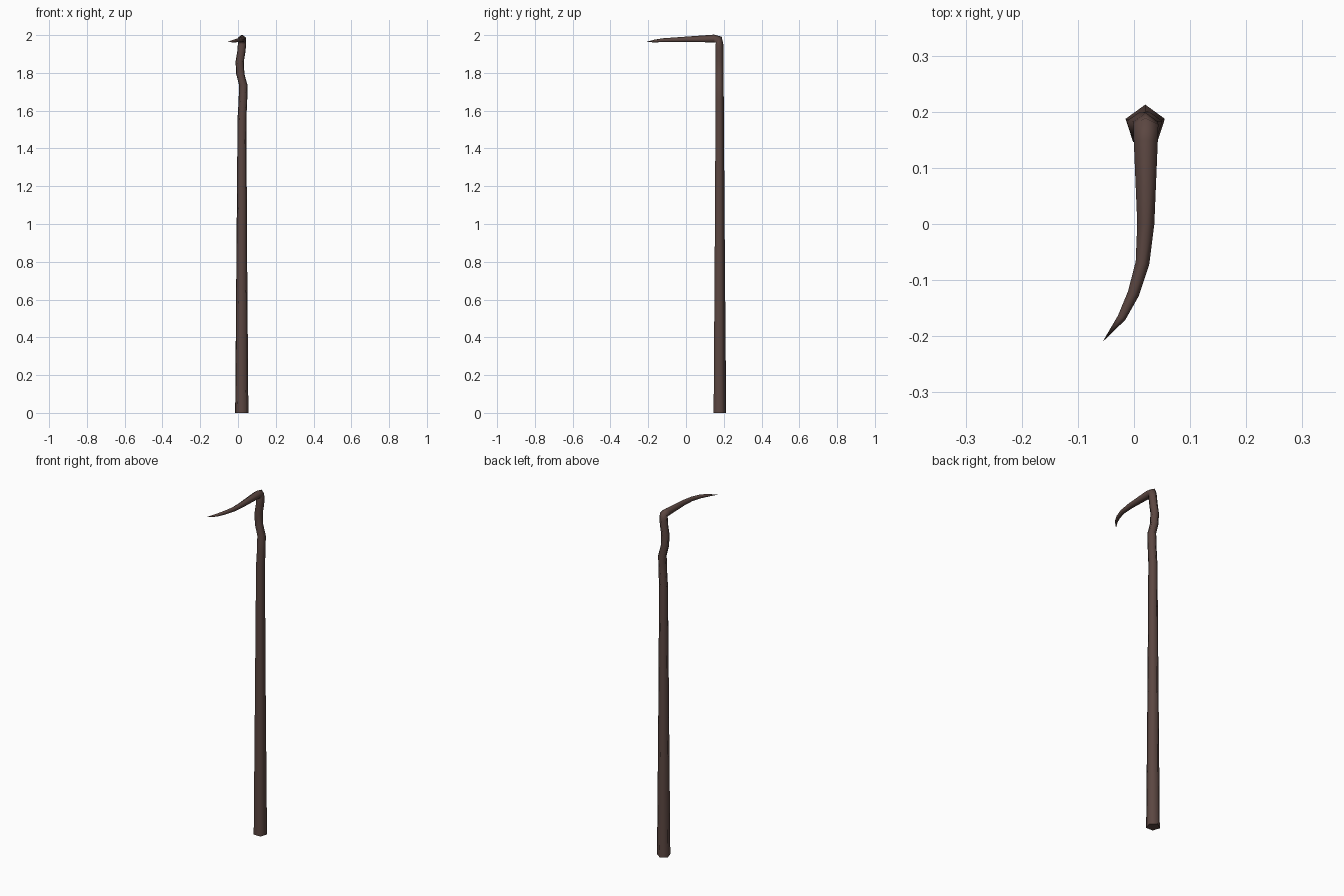
import bpy, bmesh
from math import sin, cos, radians, pi
from mathutils import Vector, Matrix

if "Cube" in bpy.data.objects:
    bpy.data.objects.remove(bpy.data.objects["Cube"])

# Path of the staff: x, y, z, radius, pitch (0 = up, 90 = forward), yaw of hook
rings = [
    (0.020, 0.176, 0.000, 0.0368, 0, 0),
    (0.020, 0.176, 0.800, 0.0300, 0, 0),
    (0.021, 0.176, 1.560, 0.0245, 0, 0),
    (0.026, 0.176, 1.650, 0.0240, 0, 0),
    (0.028, 0.176, 1.735, 0.0235, 0, 0),
    (0.012, 0.176, 1.795, 0.0230, 0, 0),
    (0.009, 0.176, 1.860, 0.0230, 0, 0),
    (0.018, 0.176, 1.915, 0.0230, 0, 0),
    (0.021, 0.175, 1.950, 0.0230, 0, 0),
    (0.021, 0.172, 1.975, 0.0235, 45, 0),
    (0.021, 0.148, 1.980, 0.0225, 88, 0),
    (0.021, 0.000, 1.976, 0.0160, 88, 2),
    (0.015, -0.070, 1.974, 0.0130, 88, 14),
    (-0.001, -0.124, 1.972, 0.0110, 88, 22),
    (-0.022, -0.167, 1.968, 0.0080, 88, 30),
]
SIDES = 5

bm = bmesh.new()
loops = []
for x, y, z, r, pitch, yaw in rings:
    p = radians(pitch)
    turn = Matrix.Rotation(-radians(yaw), 3, 'Z')
    apex = turn @ Vector((0, cos(p), sin(p)))
    side = turn @ Vector((-1, 0, 0))
    loops.append([bm.verts.new(Vector((x, y, z)) + r * (cos(a) * apex + sin(a) * side))
                  for a in (2 * pi * i / SIDES for i in range(SIDES))])
for lo, hi in zip(loops, loops[1:]):
    for i in range(SIDES):
        j = (i + 1) % SIDES
        bm.faces.new((lo[i], lo[j], hi[j], hi[i]))

# Flat foot and pointed hook tip
bm.faces.new(loops[0])
tip = bm.verts.new((-0.056, -0.210, 1.964))
for i in range(SIDES):
    bm.faces.new((loops[-1][i], loops[-1][(i + 1) % SIDES], tip))
bmesh.ops.recalc_face_normals(bm, faces=bm.faces)

mesh = bpy.data.meshes.new("hooked_staff")
bm.to_mesh(mesh)
bm.free()
staff = bpy.data.objects.new("hooked_staff", mesh)
bpy.context.collection.objects.link(staff)

# Dark brown wood
wood = bpy.data.materials.new("wood")
wood.diffuse_color = (0.105, 0.062, 0.053, 1)
wood.use_nodes = True
wood.node_tree.nodes["Principled BSDF"].inputs["Base Color"].default_value = wood.diffuse_color
mesh.materials.append(wood)

bpy.context.view_layer.objects.active = staff
staff.select_set(True)
bpy.ops.object.shade_smooth_by_angle(angle=radians(80))
